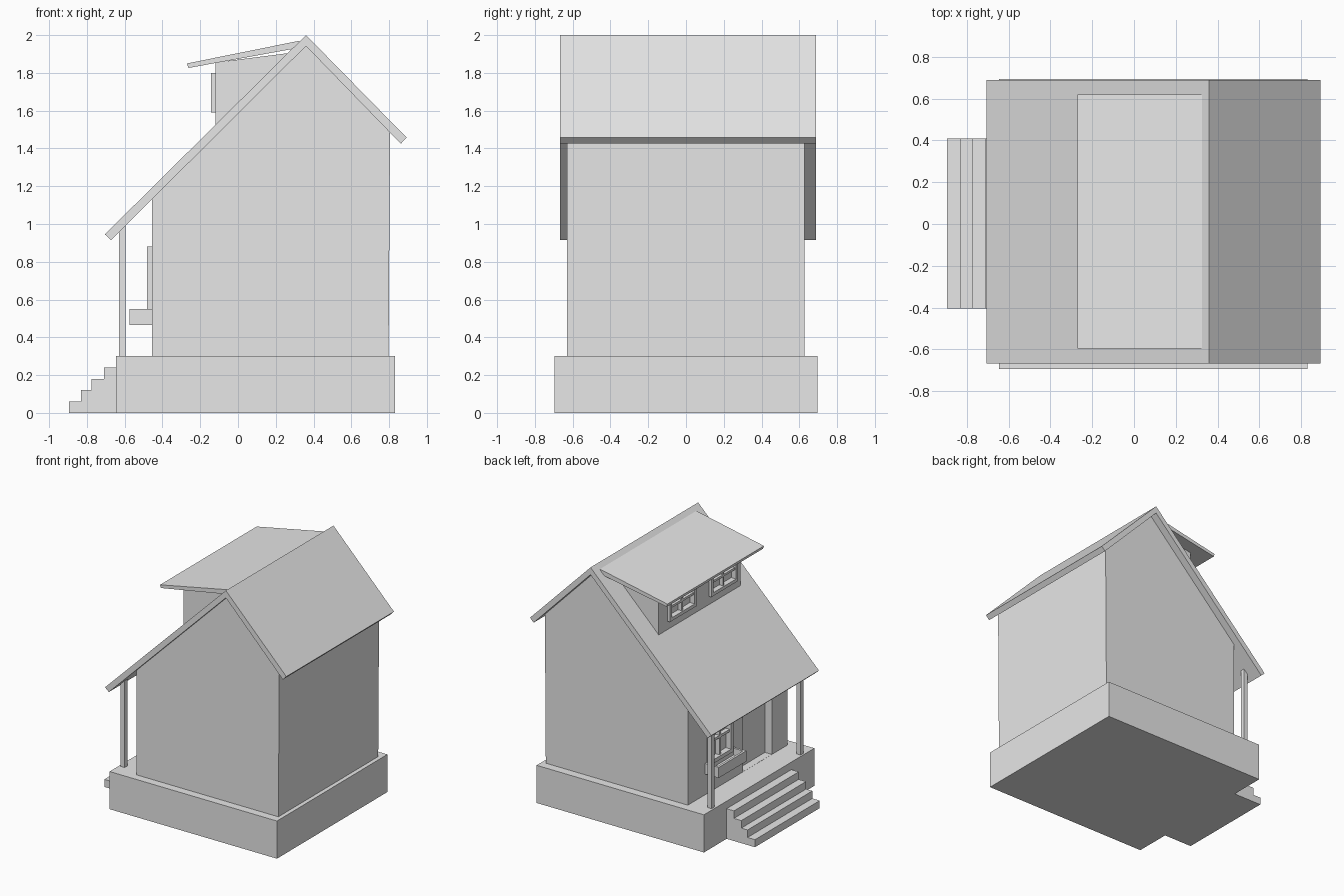
import bpy
import bmesh

if "Cube" in bpy.data.objects:
    bpy.data.objects.remove(bpy.data.objects["Cube"])

grey = bpy.data.materials.new("light_grey")
grey.use_nodes = True
colour = (0.8, 0.8, 0.8, 1)
grey.diffuse_color = colour
grey.node_tree.nodes["Principled BSDF"].inputs["Base Color"].default_value = colour


def prism(name, outline, y0, y1):
    """Extrude an (x, z) outline from y0 to y1."""
    bm = bmesh.new()
    face = bm.faces.new([bm.verts.new((x, y0, z)) for x, z in outline])
    side = bmesh.ops.extrude_face_region(bm, geom=[face])["geom"]
    verts = [v for v in side if isinstance(v, bmesh.types.BMVert)]
    bmesh.ops.translate(bm, verts=verts, vec=(0, y1 - y0, 0))
    bmesh.ops.recalc_face_normals(bm, faces=bm.faces)
    mesh = bpy.data.meshes.new(name)
    bm.to_mesh(mesh)
    bm.free()
    mesh.materials.append(grey)
    obj = bpy.data.objects.new(name, mesh)
    bpy.context.collection.objects.link(obj)
    return obj


def box(name, x0, x1, y0, y1, z0, z1):
    return prism(name, [(x0, z0), (x1, z0), (x1, z1), (x0, z1)], y0, y1)


def recess(target, *bounds):
    """Cut a box-shaped recess into a wall."""
    cutter = box("cutter", *bounds)
    mod = target.modifiers.new("recess", "BOOLEAN")
    mod.operation = "DIFFERENCE"
    mod.solver = "EXACT"
    mod.object = cutter
    bpy.context.view_layer.objects.active = target
    bpy.ops.object.modifier_apply(modifier=mod.name)
    bpy.data.objects.remove(cutter)


def window(name, wall, x, y0, y1, z0, z1, out, bar=0.03):
    """Recessed pane with a protruding frame and crossed glazing bars."""
    recess(wall, x - 0.1, x + 0.02, y0 + bar, y1 - bar, z0 + bar, z1 - bar)
    front, back = x - out, x + 0.005
    for label, low, high in (("bottom", z0, z0 + bar), ("top", z1 - bar, z1)):
        box(f"{name}_{label}_rail", front, back, y0, y1, low, high)
    for label, low, high in (("far", y0, y0 + bar), ("near", y1 - bar, y1)):
        box(f"{name}_{label}_stile", front, back, low, high, z0 + bar, z1 - bar)
    ym, zm, half = (y0 + y1) / 2, (z0 + z1) / 2, bar / 3
    box(f"{name}_mullion", x - out / 2, x + 0.02, ym - half, ym + half, z0 + bar, z1 - bar)
    box(f"{name}_crossbar", x - out / 2, x + 0.02, y0 + bar, y1 - bar, zm - half, zm + half)


# Base and porch steps
box("base", -0.645, 0.83, -0.695, 0.695, 0, 0.3)
treads = [-0.895, -0.83, -0.775, -0.71]
stair = [(-0.645, 0)]
for i, x in enumerate(treads):
    stair += [(x, 0.06 * i), (x, 0.06 * (i + 1))]
stair.append((-0.645, 0.24))
prism("porch_steps", stair, -0.405, 0.41)

# House body with recessed doorway
wall_x = -0.455
house = prism("house_walls", [(wall_x, 0.3), (0.797, 0.3), (0.805, 1.5),
                              (0.36, 1.942), (wall_x, 1.132)], -0.63, 0.627)
recess(house, wall_x - 0.1, wall_x + 0.06, -0.43, -0.07, 0.301, 0.9)
window("porch_window", house, wall_x, 0.09, 0.385, 0.53, 0.88, 0.027)

# Main roof
prism("main_roof", [(-0.705, 0.945), (0.36, 2), (0.893, 1.457),
                    (0.862, 1.425), (0.36, 1.942), (-0.672, 0.915)], -0.667, 0.688)

# Porch posts, cut to the roof slope
for name, y in (("front_post", -0.56), ("back_post", 0.56)):
    prism(name, [(-0.63, 0.3), (-0.595, 0.3), (-0.595, 1), (-0.63, 0.965)],
          y - 0.0175, y + 0.0175)

# Planter tray below the porch window
px, p0, p1, pz, pt, rim = -0.575, 0.06, 0.41, 0.465, 0.55, 0.018
box("planter_floor", px, wall_x, p0, p1, pz, pz + 0.03)
box("planter_front", px, px + rim, p0, p1, pz + 0.03, pt)
box("planter_back", wall_x - rim, wall_x, p0, p1, pz + 0.03, pt)
for name, y in (("planter_front_end", p0), ("planter_back_end", p1 - rim)):
    box(name, px + rim, wall_x - rim, y, y + rim, pz + 0.03, pt)

# Dormer with its shed roof and two windows
dormer_x = -0.12
dormer = prism("dormer_walls", [(dormer_x, 1.48), (dormer_x, 1.855),
                                (0.27, 1.905), (0.27, 1.87)], -0.515, 0.515)
prism("dormer_roof", [(-0.27, 1.85), (0.325, 1.97), (0.33, 1.945),
                      (0.29, 1.927), (-0.263, 1.826)], -0.595, 0.62)
for name, y in (("dormer_front_window", -0.285), ("dormer_back_window", 0.235)):
    window(name, dormer, dormer_x, y - 0.168, y + 0.168, 1.59, 1.8, 0.022, 0.026)
